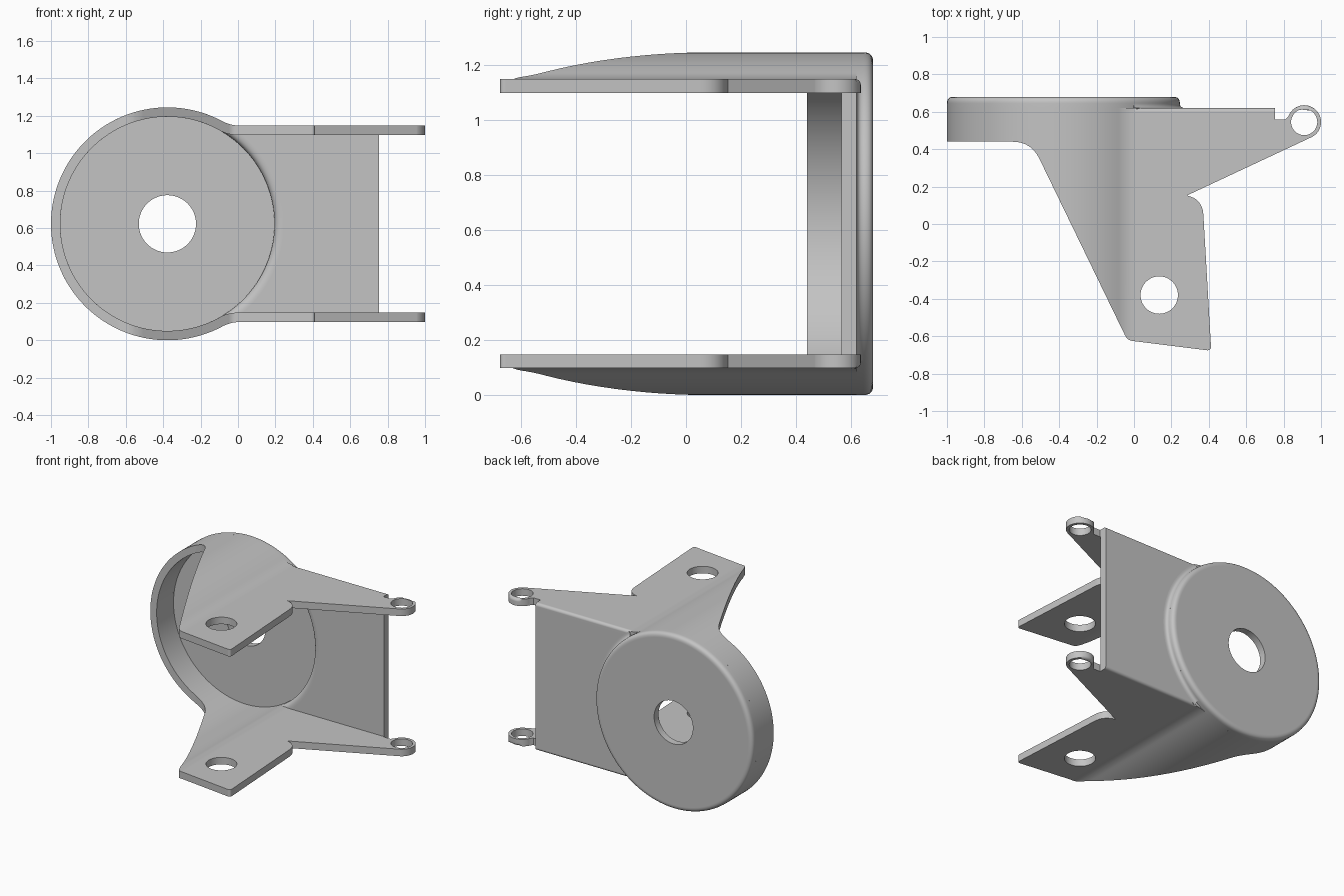
import bpy, bmesh
from math import sin, cos, asin, pi, radians
from mathutils import Vector

if "Cube" in bpy.data.objects:
    bpy.data.objects.remove(bpy.data.objects["Cube"], do_unlink=True)

CX, CZ = -0.3775, 0.6225      # cup axis
R, SHEET = 0.6225, 0.05       # cup radius, sheet thickness
PLATE = 0.525                 # half height over both side plates
BACK = 0.62                   # rear face of the flat wall

grey = bpy.data.materials.new("plain_grey")
grey.use_nodes = True
grey.diffuse_color = (0.55, 0.55, 0.55, 1)
grey.node_tree.nodes["Principled BSDF"].inputs["Base Color"].default_value = (0.55, 0.55, 0.55, 1)


def make(name, bm):
    bmesh.ops.recalc_face_normals(bm, faces=bm.faces)
    mesh = bpy.data.meshes.new(name)
    bm.to_mesh(mesh)
    bm.free()
    mesh.materials.append(grey)
    ob = bpy.data.objects.new(name, mesh)
    bpy.context.collection.objects.link(ob)
    return ob


def prism(name, pts, axis, a, b):
    """Extrude a 2D outline along y (points are x, z) or z (points are x, y)."""
    bm = bmesh.new()
    place = (lambda p: (p[0], a, p[1])) if axis == "y" else (lambda p: (p[0], p[1], a))
    face = bm.faces.new([bm.verts.new(place(p)) for p in pts])
    moved = bmesh.ops.extrude_face_region(bm, geom=[face])["geom"]
    step = (0, b - a, 0) if axis == "y" else (0, 0, b - a)
    bmesh.ops.translate(bm, vec=step, verts=[v for v in moved if isinstance(v, bmesh.types.BMVert)])
    return make(name, bm)


def lathe(name, profile, start=0, end=360, steps=128):
    """Turn a closed (radius, y) profile about the cup axis."""
    bm = bmesh.new()
    full = end - start == 360
    rings = []
    for i in range(steps if full else steps + 1):
        t = radians(start + (end - start) * i / steps)
        rings.append([bm.verts.new((CX + r * cos(t), y, CZ + r * sin(t))) for r, y in profile])
    n = len(profile)
    for i in range(steps):
        p, q = rings[i], rings[(i + 1) % len(rings)]
        for j in range(n):
            k = (j + 1) % n
            bm.faces.new((p[j], p[k], q[k], q[j]))
    if not full:
        bm.faces.new(rings[0])
        bm.faces.new(rings[-1])
    return make(name, bm)


def boolean(ob, cutter, operation):
    mod = ob.modifiers.new("cut", "BOOLEAN")
    mod.operation, mod.object, mod.solver = operation, cutter, "EXACT"
    bpy.context.view_layer.objects.active = ob
    bpy.ops.object.modifier_apply(modifier=mod.name)
    bpy.data.objects.remove(cutter, do_unlink=True)


def circle(x, y, r, start=0, end=360, n=48):
    count = n if end - start == 360 else n + 1
    return [(x + r * cos(radians(start + (end - start) * i / n)),
             y + r * sin(radians(start + (end - start) * i / n))) for i in range(count)]


def bend(a, b, c, n=8):
    """Rounded corner from a to c around b."""
    a, b, c = Vector(a), Vector(b), Vector(c)
    return [tuple(a * (1 - t) ** 2 + b * 2 * t * (1 - t) + c * t * t) for t in (i / n for i in range(n + 1))]


def rounded(points):
    """Round each (x, y, tangent length) corner of an outline."""
    out = []
    for i, (x, y, t) in enumerate(points):
        p = Vector((x, y))
        if t == 0:
            out.append((x, y))
            continue
        before = (Vector(points[i - 1][:2]) - p).normalized() * t
        after = (Vector(points[(i + 1) % len(points)][:2]) - p).normalized() * t
        out += bend(p + before, p, p + after)
    return out


def shell_line(r, h):
    """Flat plate, blended into the cup arc, and back along the other plate."""
    t = asin(h / r)
    corner = (CX + r * cos(t), CZ + h)
    arc = circle(CX, CZ, r, math_deg(t) + 5, 355 - math_deg(t), 96)
    blend = bend((corner[0] + 0.055, corner[1]), corner, arc[0])[:-1]
    mirror = [(x, 2 * CZ - z) for x, z in reversed(blend)]
    return [(1.1, CZ + h)] + blend + arc + mirror + [(1.1, CZ - h)]


def math_deg(t):
    return t * 180 / pi


# Wrapped sheet: both side plates and the cup rim in one bent strip
strip = shell_line(R, PLATE) + shell_line(R - SHEET, PLATE - SHEET)[::-1]
bracket = prism("bent_side_plates", strip, "y", -0.9, 0.9)

# Plan outline of the plates with the hinge lug
LUG = (0.91, 0.545)
outline = rounded([(-1.1, 0.44, 0), (-0.55, 0.44, 0.10), (-0.035, -0.622, 0.03),
                   (0.413, -0.678, 0.025), (0.366, 0.135, 0.085)])
outline += circle(*LUG, 0.09, -61, 160, 32)
outline += [(0.81, 0.56), (0.755, 0.56), (0.755, BACK), (-1.1, BACK)]
boolean(bracket, prism("plan_cutter", outline, "z", -0.3, 1.6), "INTERSECT")

# Pivot holes and lug holes through both plates
for x, y, r in ((0.135, -0.38, 0.10), (*LUG, 0.07)):
    boolean(bracket, prism("hole_cutter", circle(x, y, r), "z", -0.4, 1.7), "DIFFERENCE")

# Soft outer bend where the plates meet the rear wall
bm = bmesh.new()
bm.from_mesh(bracket.data)
edges = [e for e in bm.edges if all(v.co.y > BACK - 0.001 and v.co.x > -0.01
         and abs(abs(v.co.z - CZ) - PLATE) < 0.001 for v in e.verts)]
if edges:
    bmesh.ops.bevel(bm, geom=edges, offset=0.02, segments=4, profile=0.5, affect="EDGES")
bm.to_mesh(bracket.data)
bm.free()

# Flat rear wall, opened for the cup with a rolled inner edge
low, high = CZ - 0.5, CZ + 0.5
wall = prism("rear_wall", [(-0.08, low), (0.755, low), (0.755, high), (-0.08, high)],
             "y", BACK - 0.055, BACK)
r = R - SHEET
roll = bend((r + 0.05, 0.565), (r, 0.565), (r, 0.61))
boolean(wall, lathe("cup_cutter", [(0.001, 0.5), (r + 0.05, 0.5)] + roll + [(r, 0.7), (0.001, 0.7)]),
        "DIFFERENCE")

# Raised round cap with a centre hole and rounded rim
rim = bend((R, 0.645), (R, 0.68), (R - 0.035, 0.68))
cap = lathe("round_cap", [(0.153, 0.63), (r, 0.63), (r, BACK), (R, BACK)] + rim + [(0.153, 0.68)])

# Small fillet between the cap and the flat wall
foot = bend((R + 0.03, BACK), (R, BACK), (R, BACK + 0.025))
fillet = lathe("cap_fillet", foot + [(R - 0.01, BACK + 0.025), (R - 0.01, BACK - 0.005),
               (R + 0.03, BACK - 0.005)], -53, 53, 48)

# Smooth curves, crisp sheet edges
parts = (bracket, wall, cap, fillet)
bpy.ops.object.select_all(action="DESELECT")
for ob in parts:
    ob.select_set(True)
bpy.context.view_layer.objects.active = bracket
bpy.ops.object.shade_smooth_by_angle(angle=radians(32))
for ob in parts:
    ob.modifiers.new("even_shading", "WEIGHTED_NORMAL").keep_sharp = True
